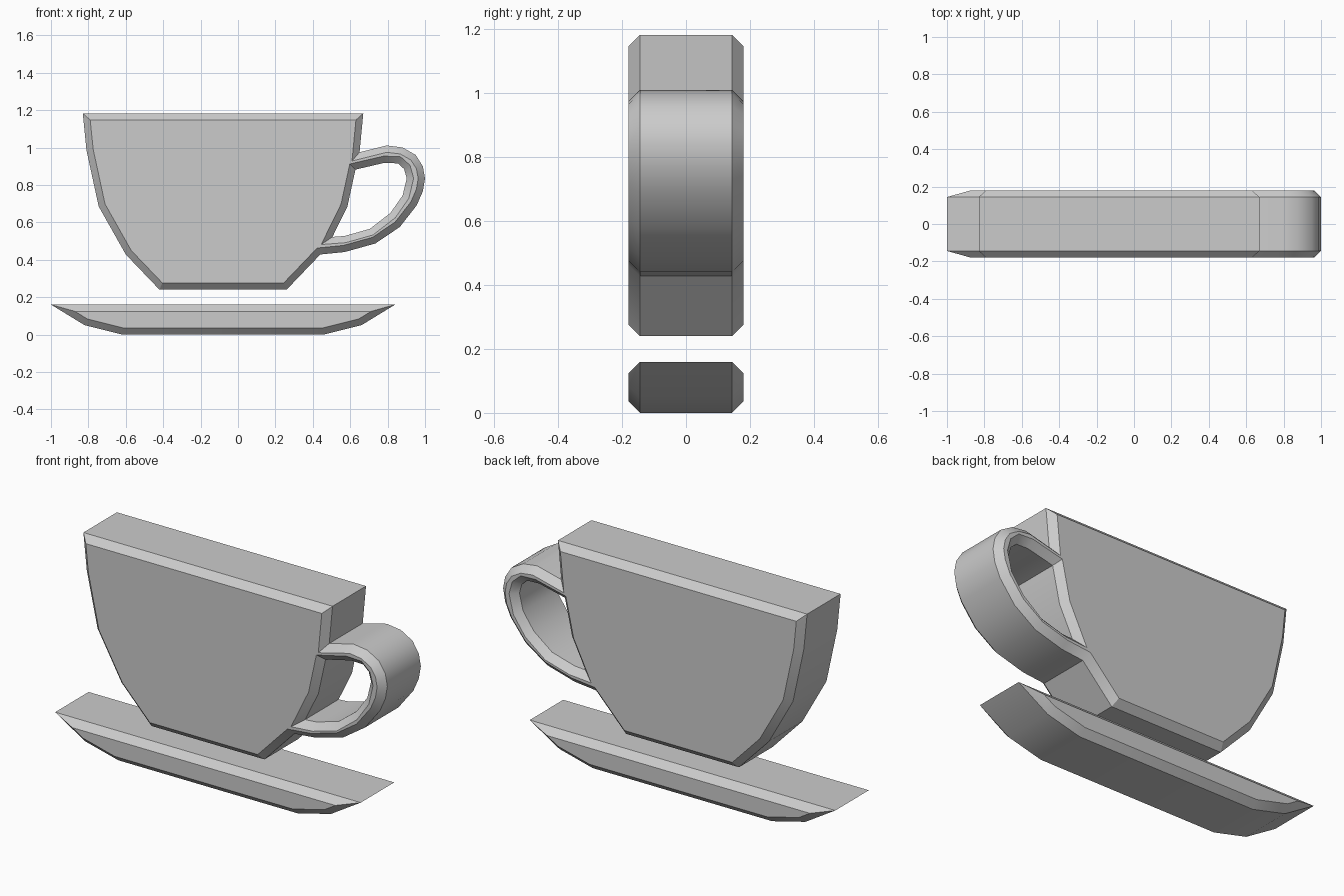
import bpy, bmesh, math
from mathutils import Vector

if "Cube" in bpy.data.objects:
    bpy.data.objects.remove(bpy.data.objects["Cube"])

BEVEL = 0.036      # chamfer size
HALF = 0.18        # half depth


def inset(loop, d):
    # shift a closed profile to its left side with mitred corners
    out = []
    n = len(loop)
    for i in range(n):
        p = Vector(loop[i])
        a = (p - Vector(loop[i - 1])).normalized()
        b = (Vector(loop[(i + 1) % n]) - p).normalized()
        na, nb = Vector((-a.y, a.x)), Vector((-b.y, b.x))
        out.append(p + (na + nb) * d / (1 + na.dot(nb)))
    return out


def chamfered_plate(name, loops):
    # outer loop counter-clockwise, holes clockwise (seen from the front)
    bm = bmesh.new()
    caps = {-1: [], 1: []}
    for loop in loops:
        small = inset(loop, BEVEL)
        rings = []
        for pts, y in ((small, -HALF), (loop, BEVEL - HALF),
                       (loop, HALF - BEVEL), (small, HALF)):
            rings.append([bm.verts.new((p[0], y, p[1])) for p in pts])
        n = len(loop)
        for r, s in zip(rings, rings[1:]):
            for i in range(n):
                j = (i + 1) % n
                bm.faces.new((r[i], r[j], s[j], s[i]))
        for side, ring in ((-1, rings[0]), (1, rings[-1])):
            caps[side] += [bm.edges.get((ring[i - 1], ring[i])) for i in range(n)]
    for side, edges in caps.items():
        bmesh.ops.triangle_fill(bm, edges=edges, use_beauty=True,
                                use_dissolve=False, normal=(0, side, 0))
    bmesh.ops.recalc_face_normals(bm, faces=bm.faces)
    me = bpy.data.meshes.new(name)
    bm.to_mesh(me)
    bm.free()
    ob = bpy.data.objects.new(name, me)
    bpy.context.collection.objects.link(ob)
    bpy.ops.object.select_all(action='DESELECT')
    ob.select_set(True)
    bpy.context.view_layer.objects.active = ob
    bpy.ops.object.shade_smooth_by_angle(angle=math.radians(30))
    return ob


# Cup body with handle: one outline plus the finger hole
left_wall = [(-0.83, 1.183), (-0.81, 0.985), (-0.745, 0.685), (-0.60, 0.428), (-0.42, 0.24)]
handle_outer = [(0.44, 0.428), (0.57, 0.441), (0.735, 0.487), (0.865, 0.575),
                (0.955, 0.69), (0.988, 0.765), (1.0, 0.835), (0.988, 0.90),
                (0.95, 0.96), (0.88, 1.0), (0.795, 1.011), (0.65, 0.975)]
outline = left_wall + [(0.26, 0.24)] + handle_outer + [(0.67, 1.183)]
hole = [(0.628, 0.882), (0.783, 0.918), (0.855, 0.915), (0.888, 0.885),
        (0.902, 0.835), (0.88, 0.743), (0.815, 0.65), (0.705, 0.565),
        (0.57, 0.527), (0.505, 0.522), (0.585, 0.685)]
chamfered_plate("cup_with_handle", [outline, hole])

# Saucer
saucer = [(-1.0, 0.16), (-0.82, 0.05), (-0.62, 0.0), (0.46, 0.0), (0.66, 0.05), (0.84, 0.16)]
chamfered_plate("saucer", [saucer])
